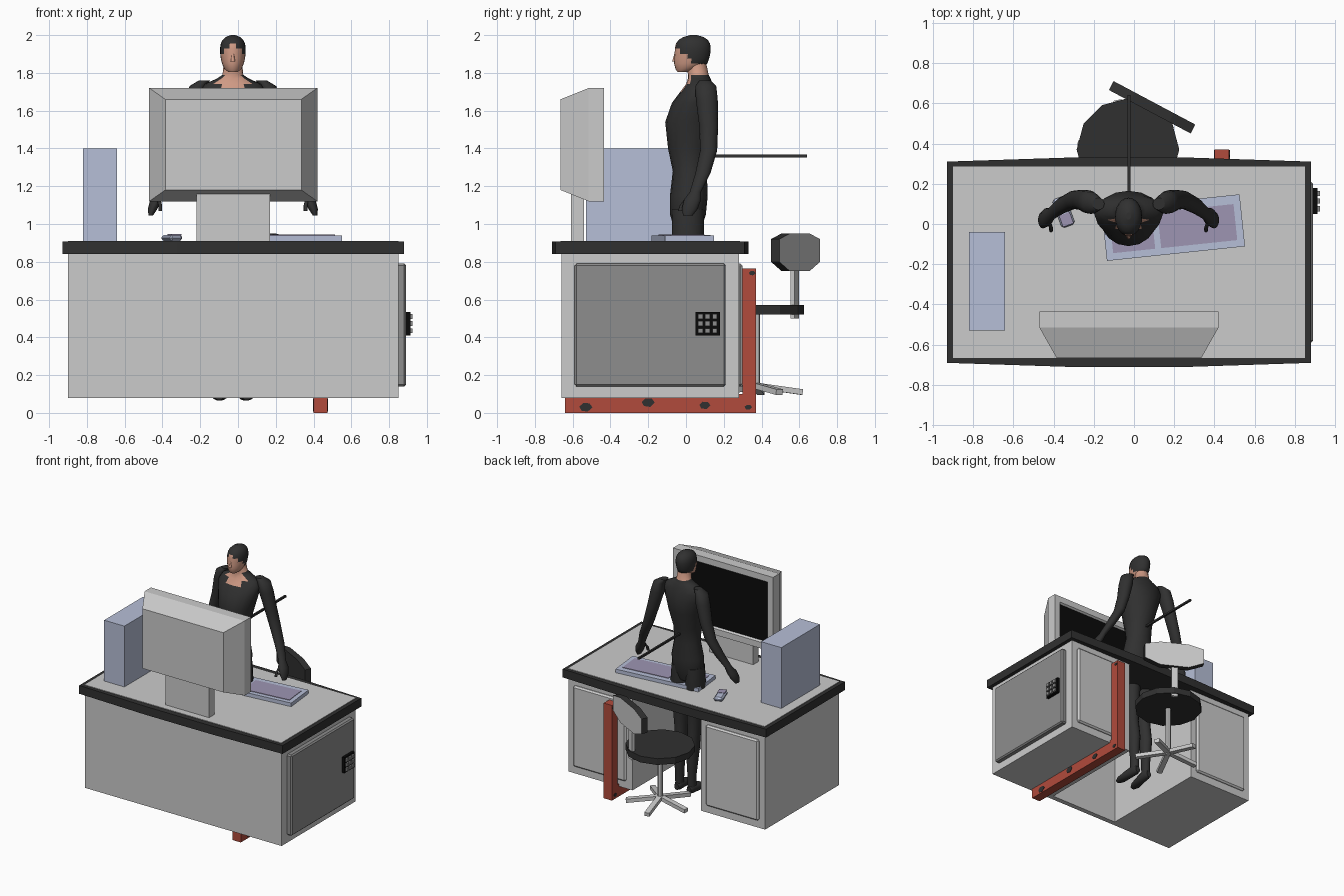
import bpy, bmesh
from math import sin, cos, pi, radians
from mathutils import Vector, Matrix

if "Cube" in bpy.data.objects:
    bpy.data.objects.remove(bpy.data.objects["Cube"])


def material(name, *rgb):
    m = bpy.data.materials.new(name)
    m.use_nodes = True
    m.diffuse_color = (*rgb, 1)
    m.node_tree.nodes["Principled BSDF"].inputs["Base Color"].default_value = (*rgb, 1)
    return m


LIGHT = material("light grey", .6, .6, .6)
GREY = material("dark grey", .27, .27, .27)
CHARCOAL = material("charcoal", .03, .03, .03)
BLACK = material("screen black", .003, .003, .003)
BLUE = material("pale blue", .47, .52, .68)
PURPLE = material("muted purple", .34, .3, .45)
ORANGE = material("rust orange", .44, .07, .045)
SKIN = material("skin", .62, .32, .23)


def skin(name, rings, mat, second=None, rule=None, smooth=False, bevel=0):
    """Join rings of points into a closed solid; rule picks faces of the second colour."""
    bm = bmesh.new()
    loops = [[bm.verts.new(p) for p in r] for r in rings]
    n = len(loops[0])
    for a, b in zip(loops, loops[1:]):
        for i in range(n):
            j = (i + 1) % n
            bm.faces.new((a[i], a[j], b[j], b[i]))
    bm.faces.new(loops[0])
    bm.faces.new(loops[-1])
    bmesh.ops.recalc_face_normals(bm, faces=bm.faces[:])
    for f in bm.faces:
        f.smooth = smooth and len(f.verts) == 4
        f.material_index = int(bool(rule and rule(f.calc_center_median(), f.normal)))
    me = bpy.data.meshes.new(name)
    bm.to_mesh(me)
    bm.free()
    me.materials.append(mat)
    if second:
        me.materials.append(second)
    ob = bpy.data.objects.new(name, me)
    bpy.context.collection.objects.link(ob)
    if bevel:
        mod = ob.modifiers.new("Chamfer", 'BEVEL')
        mod.width, mod.segments = bevel, 1
    return ob


def prism(name, outline, z0, z1, mat, **kw):
    return skin(name, [[(x, y, z) for x, y in outline] for z in (z0, z1)], mat, **kw)


def box(name, x, y, z, mat, **kw):
    return prism(name, [(x[0], y[0]), (x[1], y[0]), (x[1], y[1]), (x[0], y[1])], *z, mat, **kw)


def ellipse(x, y, z, a, b, upright=False, n=16):
    pts = [(a * cos(2 * pi * i / n), b * sin(2 * pi * i / n)) for i in range(n)]
    if upright:
        return [(x + u, y, z + v) for u, v in pts]
    return [(x + u, y + v, z) for u, v in pts]


def place(ob, loc, turn=0, tilt=0):
    ob.matrix_world = (Matrix.Translation(loc) @ Matrix.Rotation(radians(turn), 4, 'Z')
                       @ Matrix.Rotation(radians(tilt), 4, 'X'))
    return ob


# Desk: front panel, two pedestals and raised doors
box("desk_front_panel", (-.9, .85), (-.66, -.62), (.08, .84), LIGHT)
for side, x0, x1 in (("right", -.9, -.33), ("left", .28, .85)):
    box(side + "_pedestal", (x0, x1), (-.65, .28), (.08, .84), LIGHT)
    box(side + "_back_door", (x0 + .05, x1 - .05), (.27, .3), (.14, .79), LIGHT, bevel=.012)
box("side_door", (.84, .89), (-.59, .21), (.14, .79), GREY, bevel=.01)

# Worktop with slightly bowed long edges
half = [(-.905, -.5), (-.3, -.52), (.3, -.52), (.905, -.5)]
bowed = half + [(-x, -y) for x, y in half]
prism("worktop_rim", [(x - .025, y - .19) for x, y in bowed], .84, .907, CHARCOAL)
box("worktop_surface", (-.9, .85), (-.665, .285), (.9, .911), LIGHT)

# Keypad on the side door
box("keypad", (.88, .912), (.05, .18), (.41, .535), BLACK)
for i in range(3):
    for j in range(3):
        y, z = .063 + i * .038, .422 + j * .038
        box("keypad_button", (.91, .925), (y, y + .026), (z, z + .026), GREY)

# Rusty upright plate with dark blotches
L_shape = [(-.64, 0), (.37, 0), (.37, .765), (.3, .765), (.3, .1), (-.64, .1)]
skin("rusty_plate", [[(x, y, z) for y, z in L_shape] for x in (.4, .473)], ORANGE)
for y, z, r in ((-.53, .03, .035), (-.2, .055, .035), (.1, .04, .03), (.33, .03, .02), (.35, .74, .018)):
    skin("dark_blotch", [[(x, y + r * cos(k), z + r * .7 * sin(k)) for k in range(6)]
                         for x in (.397, .476)], CHARCOAL)

# Monitor with tapered housing
def rect(y, x0, x1, z0, z1):
    return [(x0, y, z0), (x1, y, z0), (x1, y, z1), (x0, y, z1)]


skin("monitor", [rect(-.665, -.385, .335, 1.18, 1.66), rect(-.515, -.47, .42, 1.12, 1.72),
                 rect(-.435, -.47, .42, 1.12, 1.72), rect(-.435, -.42, .37, 1.17, 1.67),
                 rect(-.45, -.41, .36, 1.18, 1.66)],
     LIGHT, BLACK, lambda c, n: n.y > .9 and c.y < -.44)
box("monitor_stand", (-.22, .17), (-.61, -.54), (.9, 1.2), LIGHT)

# Computer tower, keyboard and mouse
box("computer_tower", (-.82, -.64), (-.53, -.04), (.91, 1.4), BLUE)
for name, x, y, z, mat in (("keyboard", .345, .13, (0, .03), BLUE),):
    place(box(name, (-x, x), (-y, y), z, mat), (.195, -.018, .91), 6)
for x0, x1 in ((-.31, -.1), (-.07, .31)):
    place(box("key_block", (x0, x1), (-.095, .085), (.03, .034), PURPLE), (.195, -.018, .91), 6)
place(box("mouse", (-.035, .035), (-.075, .075), (0, .033), BLUE, bevel=.012), (-.35, .06, .91), 20)
place(box("mouse_buttons", (-.028, .028), (-.07, -.01), (.03, .036), PURPLE), (-.35, .06, .91), 20)

# Swivel chair
hub = Vector((-.03, .37, 0))
prism("chair_seat", [p[:2] for p in ellipse(*hub, .255, .255, n=12)], .52, .57, CHARCOAL)
prism("chair_column", [p[:2] for p in ellipse(*hub, .022, .022, n=8)], .12, .53, LIGHT)
for k in range(5):
    place(box("chair_leg", (-.02, .02), (0, .25), (0, .03), LIGHT), hub + Vector((0, 0, .13)), 72 * k + 12, -8)
place(box("backrest_post", (-.025, .025), (-.012, .012), (.5, .8), LIGHT), (.08, .575, 0), -28)
pad = [(-.23, -.05), (-.11, -.1), (.11, -.1), (.23, -.05), (.23, .07), (.11, .1), (-.11, .1), (-.23, .07)]
back = prism("chair_backrest", pad, -.025, .025, CHARCOAL, second=LIGHT, rule=lambda c, n: n.z < -.9)
place(back, (.09, .58, .85), -28, 90)

# Standing figure: torso with bare neck
CX = -.027
torso = [(.97, .01, .09, .07), (1.05, .01, .125, .095), (1.15, .015, .128, .1), (1.28, .02, .1, .09),
         (1.4, .015, .105, .11), (1.54, .025, .14, .135), (1.64, .045, .165, .12), (1.7, .06, .175, .09),
         (1.74, .07, .15, .07), (1.77, .07, .085, .06), (1.79, .065, .055, .055), (1.86, .055, .048, .05)]
skin("torso", [ellipse(CX, y, z, a, b) for z, y, a, b in torso], CHARCOAL, SKIN,
     lambda c, n: c.z > 1.78 or (c.z > 1.71 and c.y < .03 and abs(c.x - CX) < .07), smooth=True)

# Head, with hair on the crown and back
head = [(1.805, -.02, .025, .025), (1.82, 0, .045, .055), (1.85, .025, .058, .088), (1.875, .03, .064, .092),
        (1.9, .034, .067, .094), (1.93, .036, .068, .095), (1.955, .037, .064, .09),
        (1.975, .038, .054, .077), (1.99, .04, .038, .053), (2, .04, .012, .018)]
skin("head", [ellipse(CX, y, z, a, b, n=24) for z, y, a, b in head], SKIN, CHARCOAL,
     lambda c, n: c.z > 1.955 or (c.z > 1.83 and c.y > .15 - (c.z - 1.83) - .09), smooth=True)
skin("nose", [ellipse(CX, y, z, a, b, n=6) for z, y, a, b in
              ((1.86, -.058, .013, .018), (1.9, -.055, .007, .008))], SKIN, smooth=True)

# Arms, hands, legs and feet, mirrored about the body axis
arm = [(.15, .1, 1.76, .03, .03), (.185, .105, 1.73, .045, .055), (.2, .11, 1.66, .052, .058),
       (.235, .12, 1.52, .045, .05), (.275, .12, 1.39, .04, .045), (.335, .09, 1.27, .034, .04),
       (.385, .05, 1.17, .026, .03), (.405, .035, 1.13, .032, .045), (.425, .02, 1.08, .025, .042),
       (.435, .01, 1.045, .012, .025)]
leg = [(.06, .01, 1.08, .065, .085), (.065, .01, .95, .07, .085), (.062, .01, .75, .06, .072),
       (.058, .015, .55, .046, .055), (.058, .035, .4, .046, .056), (.055, .04, .22, .033, .037),
       (.055, .04, .11, .03, .036)]
foot = [(.055, .08, .1, .02, .025), (.055, .05, .11, .033, .042), (.062, -.03, .1, .036, .034),
        (.07, -.1, .085, .038, .02), (.073, -.135, .08, .02, .012)]
for side, s in (("left", 1), ("right", -1)):
    for part, rings, upright in (("arm", arm, False), ("leg", leg, False), ("foot", foot, True)):
        skin(f"{side}_{part}", [ellipse(CX + s * x, y, z, a, b, upright) for x, y, z, a, b in rings],
             CHARCOAL, smooth=True)
    skin(side + "_thumb", [ellipse(CX + s * x, y, z, .01, .012, n=8) for x, y, z in
                           ((.395, .01, 1.14), (.385, -.02, 1.1), (.385, -.03, 1.07))], CHARCOAL, smooth=True)

# Rod behind the back
box("back_rod", (-.033, -.018), (.08, .64), (1.352, 1.367), CHARCOAL)
